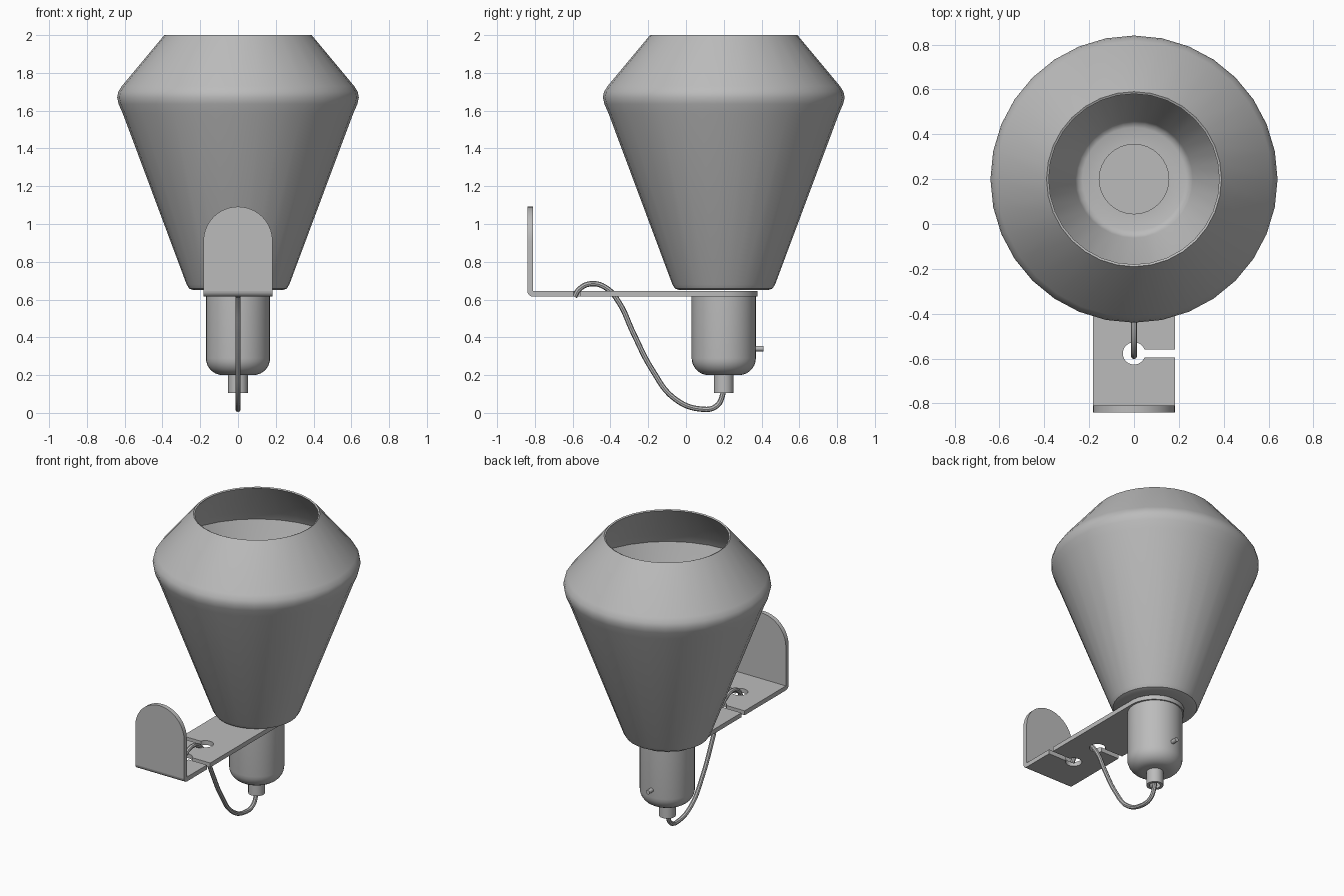
import bpy, bmesh, math

if "Cube" in bpy.data.objects:
    bpy.data.objects.remove(bpy.data.objects["Cube"], do_unlink=True)

GREY = (0.5, 0.5, 0.5, 1)
mat = bpy.data.materials.new("plain grey")
mat.use_nodes = True
mat.diffuse_color = GREY
mat.node_tree.nodes["Principled BSDF"].inputs["Base Color"].default_value = GREY

AXIS_Y = 0.2      # lamp axis
W = 0.183         # half width of the bracket
T = 0.03          # bracket thickness
BASE = 0.615      # underside of the arm
BEND_Y = -0.81    # inner face of the wall plate


def finish(obj):
    """Apply material and sharp-edged smooth shading."""
    obj.data.materials.clear()
    obj.data.materials.append(mat)
    bpy.ops.object.select_all(action="DESELECT")
    obj.select_set(True)
    bpy.context.view_layer.objects.active = obj
    bpy.ops.object.shade_smooth_by_angle(angle=math.radians(35))
    return obj


def add_mesh(name, bm):
    bmesh.ops.recalc_face_normals(bm, faces=bm.faces)
    mesh = bpy.data.meshes.new(name)
    bm.to_mesh(mesh)
    bm.free()
    obj = bpy.data.objects.new(name, mesh)
    bpy.context.collection.objects.link(obj)
    return finish(obj)


def lathe(name, profile, steps=32, closed=False):
    """Spin (radius, height) points around the lamp axis."""
    bm = bmesh.new()
    verts = [bm.verts.new((r, AXIS_Y, z)) for r, z in profile]
    pairs = list(zip(verts, verts[1:]))
    if closed:
        pairs.append((verts[-1], verts[0]))
    edges = [bm.edges.new(p) for p in pairs]
    bmesh.ops.spin(bm, geom=verts + edges, cent=(0, AXIS_Y, 0), axis=(0, 0, 1),
                   angle=math.tau, steps=steps, use_duplicate=False)
    bmesh.ops.remove_doubles(bm, verts=bm.verts, dist=1e-4)
    return add_mesh(name, bm)


def extrude(name, points, offset):
    """Extrude a flat outline along an offset."""
    bm = bmesh.new()
    face = bm.faces.new([bm.verts.new(p) for p in points])
    top = bmesh.ops.extrude_face_region(bm, geom=[face], use_keep_orig=True)
    moved = [v for v in top["geom"] if isinstance(v, bmesh.types.BMVert)]
    bmesh.ops.translate(bm, verts=moved, vec=offset)
    bmesh.ops.triangulate(bm, faces=[f for f in bm.faces if len(f.verts) > 4])
    return add_mesh(name, bm)


def arc(cx, cy, r, start, end, n):
    angles = [math.radians(start + (end - start) * i / n) for i in range(n + 1)]
    return [(cx + r * math.cos(a), cy + r * math.sin(a)) for a in angles]


# Hollow shade: outer wall, then inner wall back down to the floor opening
outer = [(0.155, 0.65), (0.235, 0.65), (0.258, 0.658), (0.272, 0.68),
         (0.61, 1.585), (0.632, 1.635), (0.64, 1.67), (0.634, 1.70),
         (0.615, 1.73), (0.39, 2.0)]
inner = [(0.38, 1.995), (0.605, 1.725), (0.628, 1.67), (0.6, 1.59),
         (0.262, 0.685), (0.25, 0.668), (0.23, 0.66), (0.155, 0.66)]
lathe("shade", outer + inner, closed=True)

# Lamp holder cup with rounded bottom
cup = [(0, 0.2)] + arc(0.08, 0.29, 0.09, -90, 0, 7) + [(0.17, BASE + T / 2), (0, BASE + T / 2)]
lathe("holder_cup", cup)

# Hollow cable collar
lathe("cable_collar", [(0.052, 0.21), (0.052, 0.105), (0.034, 0.105),
                       (0.034, 0.19), (0, 0.19)], steps=24)

# Switch pin on the back of the cup
bpy.ops.mesh.primitive_cylinder_add(vertices=16, radius=0.014, depth=0.06,
                                    location=(0, 0.38, 0.34),
                                    rotation=(math.pi / 2, 0, 0))
pin = bpy.context.object
pin.name = "switch_pin"
finish(pin)

# Arm: round end and two slotted cable holes opening to opposite edges
HOLE, SLOT = 0.05, 0.0175
gap = math.degrees(math.asin(SLOT / HOLE))


def slot(y, side):
    facing = 0 if side > 0 else 180
    ring = arc(0, y, HOLE, facing - gap, facing - 360 + gap, 20)
    return [(side * W, y - side * SLOT)] + ring + [(side * W, y + side * SLOT)]


outline = ([(-W, BEND_Y), (W, BEND_Y)] + slot(-0.577, 1)
           + arc(0, AXIS_Y - 0.005, W, 0, 180, 24) + slot(-0.35, -1))
extrude("bracket_arm", [(x, y, BASE) for x, y in outline], (0, 0, T))

# Wall plate with round top
plate = [(-W, BASE + T), (W, BASE + T)] + arc(0, 1.092 - W, W, 0, 180, 20)
extrude("wall_plate", [(x, BEND_Y - T, z) for x, z in plate], (0, T, 0))

# Rounded bend joining arm and wall plate
bend = [(BEND_Y, BASE + T)] + arc(BEND_Y, BASE + T, T, 180, 270, 5)
extrude("bracket_bend", [(-W, y, z) for y, z in bend], (2 * W, 0, 0))

# Hanging cable threaded through the arm
path = [(-0.59, 0.615), (-0.565, 0.655), (-0.5, 0.684), (-0.42, 0.66),
        (-0.355, 0.585), (-0.28, 0.425), (-0.18, 0.23), (-0.06, 0.075),
        (0.08, 0.02), (0.16, 0.035), (0.195, 0.1), (0.2, 0.19)]
curve = bpy.data.curves.new("cable", "CURVE")
curve.dimensions = "3D"
curve.bevel_depth = 0.014
curve.bevel_resolution = 2
curve.resolution_u = 6
curve.use_fill_caps = True
spline = curve.splines.new("BEZIER")
spline.bezier_points.add(len(path) - 1)
for point, (y, z) in zip(spline.bezier_points, path):
    point.co = (0, y, z)
    point.handle_left_type = point.handle_right_type = "AUTO"
cable = bpy.data.objects.new("cable", curve)
bpy.context.collection.objects.link(cable)
bpy.ops.object.select_all(action="DESELECT")
cable.select_set(True)
bpy.context.view_layer.objects.active = cable
bpy.ops.object.convert(target="MESH")
finish(bpy.context.object)
